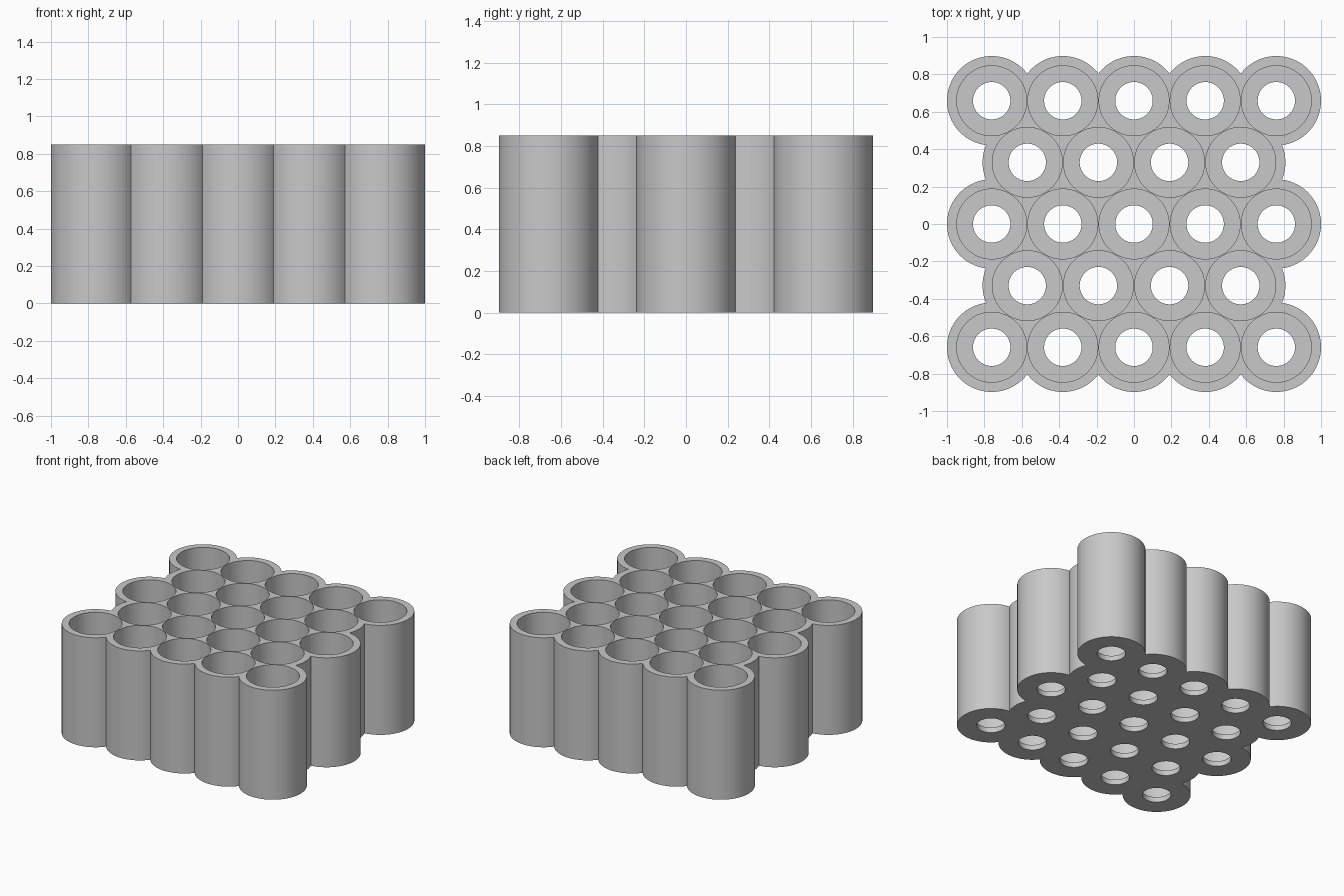
import bpy, bmesh, math
from mathutils import Vector

if "Cube" in bpy.data.objects:
    bpy.data.objects.remove(bpy.data.objects["Cube"], do_unlink=True)

PITCH = 0.3805
ROW = PITCH * math.sqrt(3) / 2
OUTER, BORE, HOLE = 0.239, 0.187, 0.1
HEIGHT, FLOOR = 0.85, 0.04
SIDES = 80

grey = bpy.data.materials.new("plain grey")
grey.use_nodes = True
COLOUR = (0.58, 0.58, 0.58, 1)
grey.diffuse_color = COLOUR
grey.node_tree.nodes["Principled BSDF"].inputs["Base Color"].default_value = COLOUR

# Staggered rows of five and four tubes
centres = []
for r in range(-2, 3):
    count = 4 if r % 2 else 5
    centres += [((i - (count - 1) / 2) * PITCH, r * ROW) for i in range(count)]


def turned_solid(bm, centre, profile):
    """Closed solid of revolution through (radius, height) points."""
    rings = []
    for radius, z in profile:
        rings.append([bm.verts.new((centre[0] + radius * math.cos(math.tau * k / SIDES),
                                    centre[1] + radius * math.sin(math.tau * k / SIDES), z))
                      for k in range(SIDES)])
    for low, high in zip(rings, rings[1:]):
        for k in range(SIDES):
            n = (k + 1) % SIDES
            bm.faces.new((low[k], low[n], high[n], high[k]))
    bm.faces.new(rings[0][::-1])
    bm.faces.new(rings[-1])


def turned_group(name, profile):
    bm = bmesh.new()
    for c in centres:
        turned_solid(bm, c, profile)
    mesh = bpy.data.meshes.new(name)
    bm.to_mesh(mesh)
    bm.free()
    mesh.materials.append(grey)
    obj = bpy.data.objects.new(name, mesh)
    bpy.context.collection.objects.link(obj)
    return obj


# Fused outer tubes, and stepped cutters for bores and drain holes
holder = turned_group("tube_holder", [(OUTER, 0), (OUTER, HEIGHT)])
cutter = turned_group("bore_cutter", [(HOLE, -0.1), (HOLE, FLOOR), (BORE, FLOOR), (BORE, HEIGHT + 0.1)])

cut = holder.modifiers.new("bores", "BOOLEAN")
cut.operation = "DIFFERENCE"
cut.solver = "EXACT"
cut.use_self = True
cut.object = cutter

# Apply the cut, then shade round walls smooth
bpy.context.view_layer.objects.active = holder
holder.select_set(True)
bpy.ops.object.modifier_apply(modifier=cut.name)
bpy.data.objects.remove(cutter, do_unlink=True)
bpy.ops.object.shade_smooth_by_angle(angle=math.radians(30))
